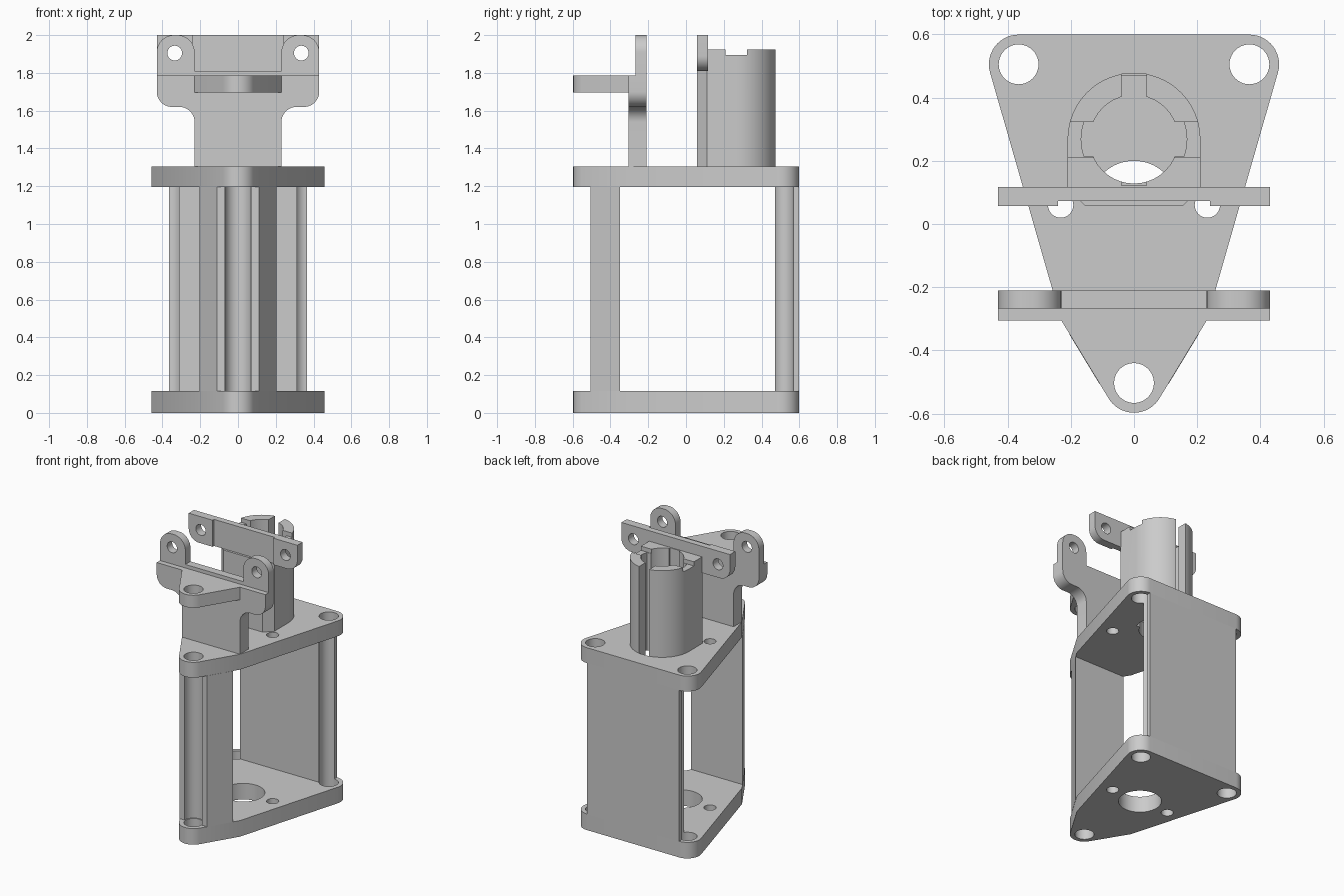
import bpy, bmesh, math
from mathutils import Vector

if "Cube" in bpy.data.objects:
    bpy.data.objects.remove(bpy.data.objects["Cube"])

grey = bpy.data.materials.new("plain grey")
grey.diffuse_color = (0.6, 0.6, 0.6, 1)
grey.use_nodes = True
grey.node_tree.nodes["Principled BSDF"].inputs["Base Color"].default_value = grey.diffuse_color


def arc(cx, cy, r, a0, a1, n=12):
    """Points on an arc, angles in degrees."""
    angles = [math.radians(a0 + (a1 - a0) * i / n) for i in range(n + 1)]
    return [(cx + r * math.cos(a), cy + r * math.sin(a)) for a in angles]


def mirrored(half):
    """Close a right-hand outline with its mirror image."""
    return half + [(-p[0],) + tuple(p[1:]) for p in reversed(half) if abs(p[0]) > 1e-5]


def rounded(points, n=8):
    """Fillet the corners of (u, v, radius) points."""
    out = []
    for i, (u, v, r) in enumerate(points):
        p = Vector((u, v))
        if r == 0:
            out.append((u, v))
            continue
        a = (Vector(points[i - 1][:2]) - p).normalized()
        b = (Vector(points[(i + 1) % len(points)][:2]) - p).normalized()
        half = math.acos(max(-1, min(1, a.dot(b)))) / 2
        c = p + (a + b).normalized() * (r / math.sin(half))
        s = p + a * (r / math.tan(half)) - c
        e = p + b * (r / math.tan(half)) - c
        for k in range(n + 1):
            d = s.lerp(e, k / n).normalized() * r
            out.append((c.x + d.x, c.y + d.y))
    return out


def prism(name, pts, lo, hi, axis="z"):
    """Extrude an outline along z, or along y when it is drawn in x and z."""
    place = (lambda p, t: (p[0], p[1], t)) if axis == "z" else (lambda p, t: (p[0], t, p[1]))
    bm = bmesh.new()
    a = [bm.verts.new(place(p, lo)) for p in pts]
    b = [bm.verts.new(place(p, hi)) for p in pts]
    bm.faces.new(a)
    bm.faces.new(b)
    for i in range(len(pts)):
        j = (i + 1) % len(pts)
        bm.faces.new((a[i], a[j], b[j], b[i]))
    bmesh.ops.recalc_face_normals(bm, faces=bm.faces)
    mesh = bpy.data.meshes.new(name)
    bm.to_mesh(mesh)
    bm.free()
    mesh.materials.append(grey)
    ob = bpy.data.objects.new(name, mesh)
    bpy.context.collection.objects.link(ob)
    return ob


def rect(x0, x1, v0, v1):
    return [(x0, v0), (x1, v0), (x1, v1), (x0, v1)]


def disc(cx, cy, r, n=40):
    return arc(cx, cy, r, 0, 360, n)[:-1]


def cut(ob, cutters):
    """Subtract (outline, lo, hi, axis) prisms from an object."""
    for spec in cutters:
        tool = prism("cutter", *spec)
        tool.hide_render = True
        mod = ob.modifiers.new("cut", "BOOLEAN")
        mod.operation, mod.solver, mod.object = "DIFFERENCE", "EXACT", tool
        dg = bpy.context.evaluated_depsgraph_get()
        mesh = bpy.data.meshes.new_from_object(ob.evaluated_get(dg))
        ob.modifiers.remove(mod)
        ob.data = mesh
        bpy.data.objects.remove(tool)
    return ob


# Shared layout
BX, BY, FY, R = 0.365, 0.505, -0.503, 0.094    # bolt centres and corner radius
BOLT = 0.063
TY = 0.268                                     # socket centre
nose = arc(0, FY, R, -90, -32, 10)
outline = mirrored(nose + [(0.23, -0.305)] + arc(BX, BY, R, -16, 90, 14))
bolts = [(BX, BY), (-BX, BY), (0, FY)]
screws = [(0.232, 0.06), (-0.232, 0.06)]
pocket = arc(0, TY, 0.167, -19, 19, 8) + arc(0, TY, 0.167, 161, 199, 8)


def plate(name, lo, hi, bores):
    holes = [disc(x, y, BOLT) for x, y in bolts] + [disc(x, y, 0.04) for x, y in screws]
    return cut(prism(name, outline, lo, hi),
               [(h, lo - 0.1, hi + 0.1) for h in holes + bores])


# End plates
plate("bottom_plate", 0, 0.115, [disc(0, 0.06, 0.14)])
plate("top_plate", 1.195, 1.305,
      [disc(0, TY, 0.14), pocket, rect(-0.04, 0.04, TY, TY + 0.207)])

# Front column and back wall, grooved for the bolts
column = prism("front_column", mirrored([(0.11, -0.505), (0.204, -0.35)]), 0.115, 1.195)
cut(column, [(disc(0, FY, 0.07), 0, 1.4)])
wall = prism("back_wall", rect(-BX, BX, 0.47, BY + R), 0.115, 1.195)
cut(wall, [(disc(s * BX, BY, BOLT), 0, 1.4) for s in (-1, 1)])

# Front bracket: thick stem with flange, thin ears, triangular shelf
prism("front_bracket", rounded(mirrored([
    (0.23, 1.305, 0), (0.23, 1.62, 0.08), (0.43, 1.62, 0.08), (0.43, 1.785, 0)])),
    -0.305, -0.21, "y")
pivots = [(disc(s * 0.335, 1.905, 0.039, 28), -0.5, 0.5, "y") for s in (-1, 1)]
ears = prism("bracket_ears", rounded(mirrored([
    (0.43, 1.785, 0), (0.43, 2.0, 0.09), (0.23, 2.0, 0.09), (0.23, 1.81, 0)])),
    -0.267, -0.21, "y")
cut(ears, pivots)
shelf = prism("bracket_shelf", mirrored(nose + [(0.23, -0.305)]), 1.695, 1.785)
cut(shelf, [(disc(0, FY, BOLT), 1.6, 1.9)])

# Rear crossbar with a shallow front recess
bar = prism("rear_crossbar", rounded(mirrored([
    (0.43, 1.81, 0.08), (0.43, 2.0, 0)])), 0.057, 0.117, "y")
cut(bar, pivots + [(rect(-0.24, 0.24, -0.02, 0.073), 1.7, 2.1)])

# Socket: U-shaped tube with bore, slots and a notched rim
prism("socket_front", mirrored([(0.155, 0.057), (0.21, 0.112), (0.21, 0.117)]), 1.305, 1.81)
socket = prism("socket", mirrored([(0.21, 0.117)] + arc(0, TY, 0.21, 0, 90, 20)), 1.305, 1.925)
cut(socket, [
    (disc(0, TY, 0.14), 1.2, 2.1),
    (rect(-0.04, 0.04, TY, 0.6), 1.2, 2.1),
    (rect(-0.04, 0.04, 0.122, TY), 1.2, 2.1),
    (pocket, 1.2, 2.1),
    (rect(-0.3, 0.3, 0.21, 0.322), 1.895, 2.1),
])

# Smooth round surfaces, sharp edges
for ob in bpy.context.scene.objects:
    ob.select_set(True)
    bpy.context.view_layer.objects.active = ob
bpy.ops.object.shade_smooth_by_angle(angle=math.radians(30))
